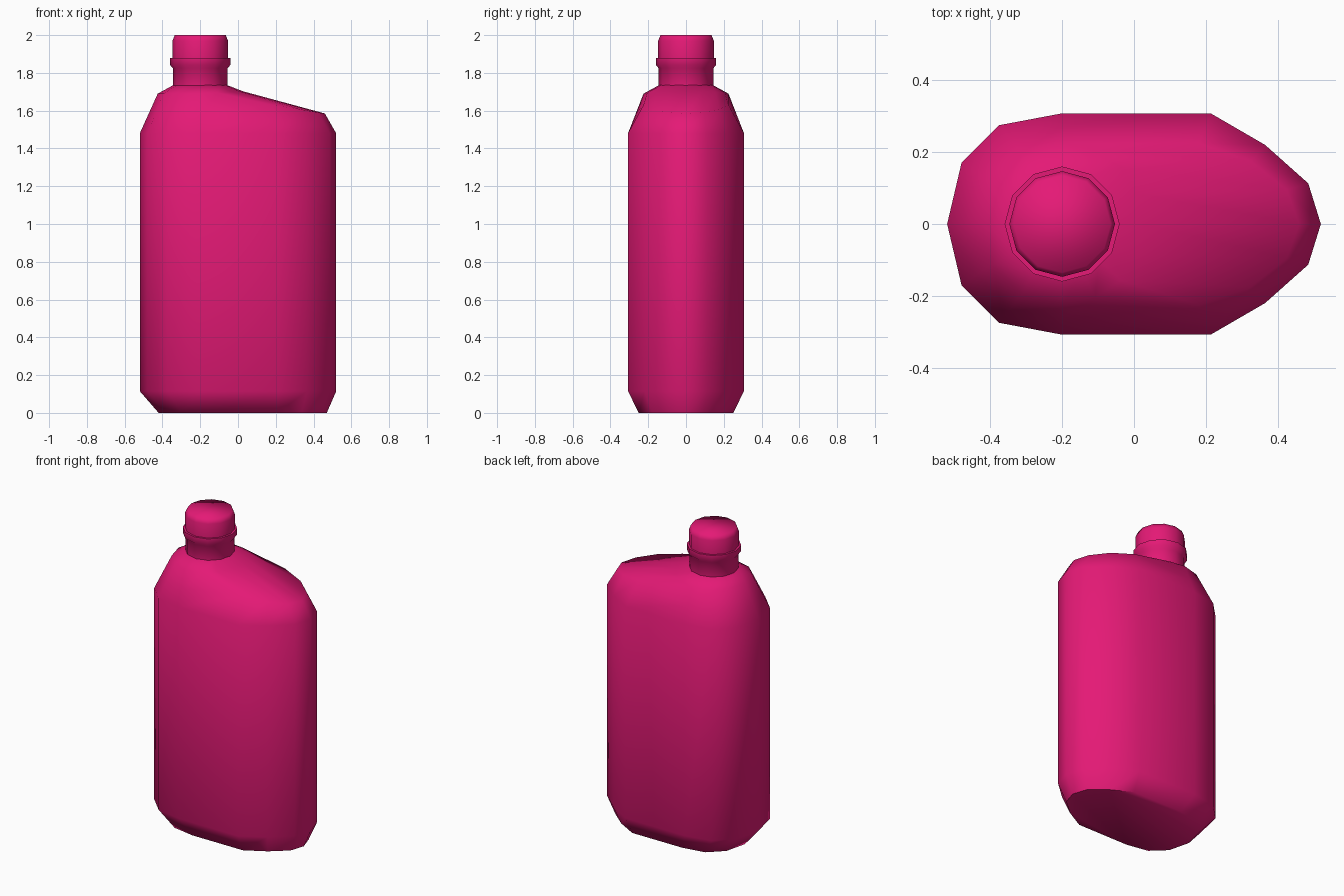
import bpy, math

if "Cube" in bpy.data.objects:
    bpy.data.objects.remove(bpy.data.objects["Cube"])

mat = bpy.data.materials.new("magenta_plastic")
mat.diffuse_color = (0.78, 0.01, 0.18, 1)
mat.use_nodes = True
mat.node_tree.nodes["Principled BSDF"].inputs["Base Color"].default_value = mat.diffuse_color
NX = -0.2  # neck axis


def loft(name, rings, angle):
    """Skin a stack of equal-sized rings, cap both ends, smooth it."""
    n = len(rings[0])
    verts = [p for r in rings for p in r]
    faces = [(k*n + i, k*n + (i+1) % n, (k+1)*n + (i+1) % n, (k+1)*n + i)
             for k in range(len(rings) - 1) for i in range(n)]
    faces += [tuple(reversed(range(n))), tuple(range(len(verts) - n, len(verts)))]
    me = bpy.data.meshes.new(name)
    me.from_pydata(verts, [], faces)
    me.materials.append(mat)
    ob = bpy.data.objects.new(name, me)
    bpy.context.collection.objects.link(ob)
    bpy.ops.object.select_all(action='DESELECT')
    bpy.context.view_layer.objects.active = ob
    ob.select_set(True)
    bpy.ops.object.shade_smooth_by_angle(angle=math.radians(angle))
    return ob


def mirrored(half):
    """Close a half ring (right to left over +y) by mirroring it in y."""
    return half + [(x, -y, z) for x, y, z in half[-2:0:-1]]


# Body outline, right end to left end
outline = [(0.52, 0), (0.485, 0.113), (0.365, 0.22), (0.215, 0.307),
           (-0.205, 0.307), (-0.375, 0.275), (-0.48, 0.17), (-0.52, 0)]
angles = [0, 22, 44, 66, 90, 120, 150, 180]


def collar(r, z_right, z_left):
    pts = []
    for a in angles:
        c, s = math.cos(math.radians(a)), math.sin(math.radians(a))
        pts.append((NX + r*c, r*s, z_left + (z_right - z_left)*max(c, 0)))
    return pts


base = [(0.025 + x*0.856, y*0.815, 0) for x, y in outline]
low = [(x, y, 0.115) for x, y in outline]
high = [(x, y, 1.48) for x, y in outline]
circle = collar(0.225, 1.703, 1.69)
# Sloping shoulder: lifted on the handle side, straight on the neck side
shoulder = [(0.46, 0, 1.585), (0.425, 0.095, 1.59), (0.325, 0.175, 1.608), (0.18, 0.225, 1.63)]
shoulder += [tuple((a + b)/2 for a, b in zip(p, q)) for p, q in zip(high[4:], circle[4:])]
top = collar(0.143, 1.735, 1.735)
loft("bottle_body", [mirrored(r) for r in (base, low, high, shoulder, circle, top)], 65)

# Neck, flange and cap turned from one profile
profile = [(0.145, 1.715), (0.145, 1.825), (0.16, 1.842), (0.16, 1.88),
           (0.147, 1.88), (0.147, 1.97), (0.135, 2.0)]
loft("neck_and_cap", [[(NX + r*math.cos(i*math.pi/6), r*math.sin(i*math.pi/6), z)
                       for i in range(12)] for r, z in profile], 70)
